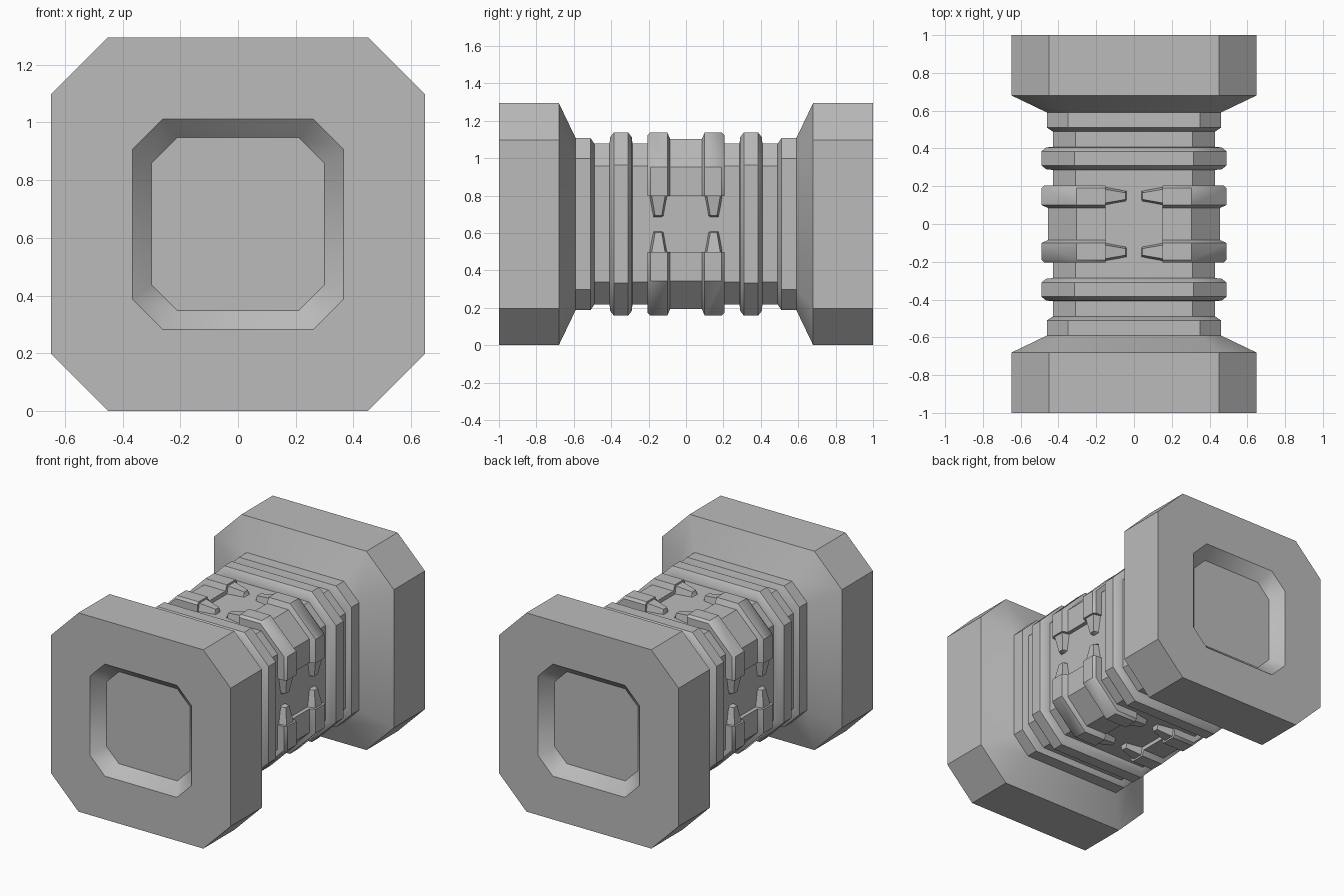
import bpy, bmesh, math

cube = bpy.data.objects.get("Cube")
if cube:
    bpy.data.objects.remove(cube, do_unlink=True)

CENTRE_Z = 0.6475

grey = bpy.data.materials.new("plain_grey")
grey.use_nodes = True
colour = (0.5, 0.5, 0.5, 1)
grey.diffuse_color = colour
grey.node_tree.nodes["Principled BSDF"].inputs["Base Color"].default_value = colour


def octagon(y, half, flat):
    """Square of given half width with cut corners, at depth y."""
    h, f = half, flat
    ring = [(f, h), (h, f), (h, -f), (f, -h), (-f, -h), (-h, -f), (-h, f), (-f, h)]
    return [(x, y, z) for x, z in ring]


def corner(y, half):
    """L-shaped band around one cut corner, at depth y."""
    end, inner, flat, inner_flat = 0.15, 0.41, 0.305, 0.29
    ring = [(end, half), (flat, half), (half, flat), (half, end),
            (inner, end), (inner, inner_flat), (inner_flat, inner), (end, inner)]
    return [(x, y, z) for x, z in ring]


def loft(bm, sections):
    """Skin a row of matching sections and close both ends."""
    rows = [[bm.verts.new(p) for p in s] for s in sections]
    n = len(rows[0])
    for a, b in zip(rows, rows[1:]):
        for i in range(n):
            j = (i + 1) % n
            bm.faces.new((a[i], a[j], b[j], b[i]))
    bm.faces.new(rows[0])
    bm.faces.new(rows[-1])


def make(name, lofts, mirror=""):
    bm = bmesh.new()
    for sections in lofts:
        loft(bm, sections)
    bmesh.ops.recalc_face_normals(bm, faces=bm.faces)
    mesh = bpy.data.meshes.new(name)
    bm.to_mesh(mesh)
    bm.free()
    mesh.materials.append(grey)
    obj = bpy.data.objects.new(name, mesh)
    bpy.context.collection.objects.link(obj)
    obj.location.z = CENTRE_Z
    bpy.ops.object.select_all(action="DESELECT")
    obj.select_set(True)
    bpy.context.view_layer.objects.active = obj
    bpy.ops.object.shade_smooth_by_angle(angle=math.radians(38))
    if mirror:
        mod = obj.modifiers.new("Mirror", "MIRROR")
        mod.use_axis = [axis in mirror for axis in "xyz"]
        mod.use_mirror_merge = False
    return obj


# Flared end block with a sunken panel and a stepped collar
make("end_blocks", [[
    octagon(-0.925, 0.30, 0.21),
    octagon(-1.0, 0.365, 0.26),
    octagon(-1.0, 0.6475, 0.45),
    octagon(-0.68, 0.6475, 0.45),
    octagon(-0.59, 0.46, 0.35),
    octagon(-0.51, 0.46, 0.35),
    octagon(-0.49, 0.43, 0.31),
]], "y")

# Plain shaft between the blocks
make("shaft", [[octagon(-0.5, 0.43, 0.31), octagon(0.5, 0.43, 0.31)]])

# Raised ring with sloped sides
make("rings", [[
    octagon(-0.41, 0.42, 0.30),
    octagon(-0.405, 0.465, 0.31),
    octagon(-0.385, 0.49, 0.315),
    octagon(-0.31, 0.49, 0.315),
    octagon(-0.29, 0.465, 0.31),
    octagon(-0.285, 0.42, 0.30),
]], "y")

# Corner brace: two thick clips joined by a thinner band
make("corner_braces", [[
    corner(-0.205, 0.475), corner(-0.19, 0.49),
    corner(-0.10, 0.49), corner(-0.085, 0.455),
    corner(0.085, 0.455), corner(0.10, 0.49),
    corner(0.19, 0.49), corner(0.205, 0.475),
]], "xz")


# Tapered fingers reaching from the clips across each side
def finger_section(along, y0, y1, height, flare, upright):
    ring = [(y0 - flare, 0.41), (y0, height), (y1, height), (y1 + flare, 0.41)]
    if upright:
        return [(h, y, along) for y, h in ring]
    return [(along, y, h) for y, h in ring]


fingers = [[finger_section(0.16, 0.11, 0.185, 0.48, 0.015, upright),
            finger_section(0.045, 0.13, 0.165, 0.46, 0.015, upright),
            finger_section(0.035, 0.13, 0.165, 0.41, 0.015, upright)]
           for upright in (True, False)]
make("clip_fingers", fingers, "xyz")
